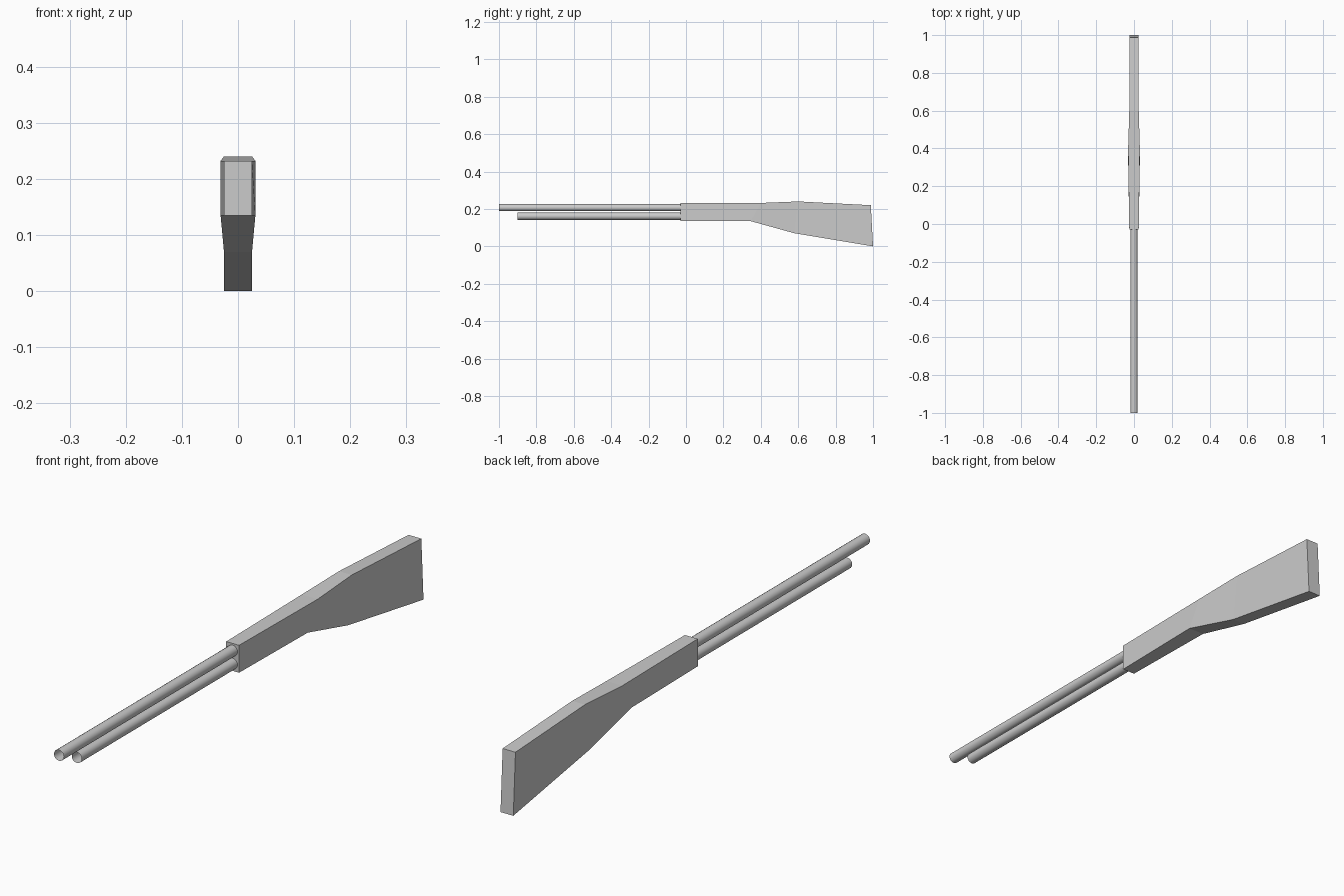
import bpy
import bmesh
import math
from mathutils import Matrix

default = bpy.data.objects.get("Cube")
if default:
    bpy.data.objects.remove(default, do_unlink=True)

grey = bpy.data.materials.new("plain grey")
grey.use_nodes = True
colour = (0.6, 0.6, 0.6, 1)
grey.diffuse_color = colour
grey.node_tree.nodes["Principled BSDF"].inputs["Base Color"].default_value = colour


def add_object(name, bm):
    bmesh.ops.recalc_face_normals(bm, faces=bm.faces)
    mesh = bpy.data.meshes.new(name)
    bm.to_mesh(mesh)
    bm.free()
    mesh.materials.append(grey)
    obj = bpy.data.objects.new(name, mesh)
    bpy.context.collection.objects.link(obj)
    return obj


def add_stock():
    # Sections from front to butt: top (y, z), bottom (y, z), half width
    sections = [
        ((-0.03, 0.232), (-0.03, 0.135), 0.025),
        ((0.40, 0.232), (0.345, 0.135), 0.031),
        ((0.60, 0.24), (0.58, 0.07), 0.025),
        ((0.988, 0.22), (1.0, 0.0), 0.025),
    ]
    bm = bmesh.new()
    rings = []
    for top, bottom, w in sections:
        corners = [(-w, *top), (w, *top), (w, *bottom), (-w, *bottom)]
        rings.append([bm.verts.new(c) for c in corners])
    for a, b in zip(rings, rings[1:]):
        for i in range(4):
            j = (i + 1) % 4
            bm.faces.new((a[i], a[j], b[j], b[i]))
    bm.faces.new(rings[0])
    bm.faces.new(rings[-1])
    add_object("stock", bm)


def add_tube(name, front, back, z, radius):
    # Open-ended tube along y
    bm = bmesh.new()
    bmesh.ops.create_cone(bm, cap_ends=False, segments=16, radius1=radius,
                          radius2=radius, depth=back - front)
    bm.transform(Matrix.Translation((0, (front + back) / 2, z))
                 @ Matrix.Rotation(math.pi / 2, 4, "X"))
    for face in bm.faces:
        face.smooth = True
    add_object(name, bm)


add_stock()
add_tube("upper_barrel", -1.0, -0.03, 0.207, 0.0193)
add_tube("lower_tube", -0.9, -0.03, 0.161, 0.0193)
